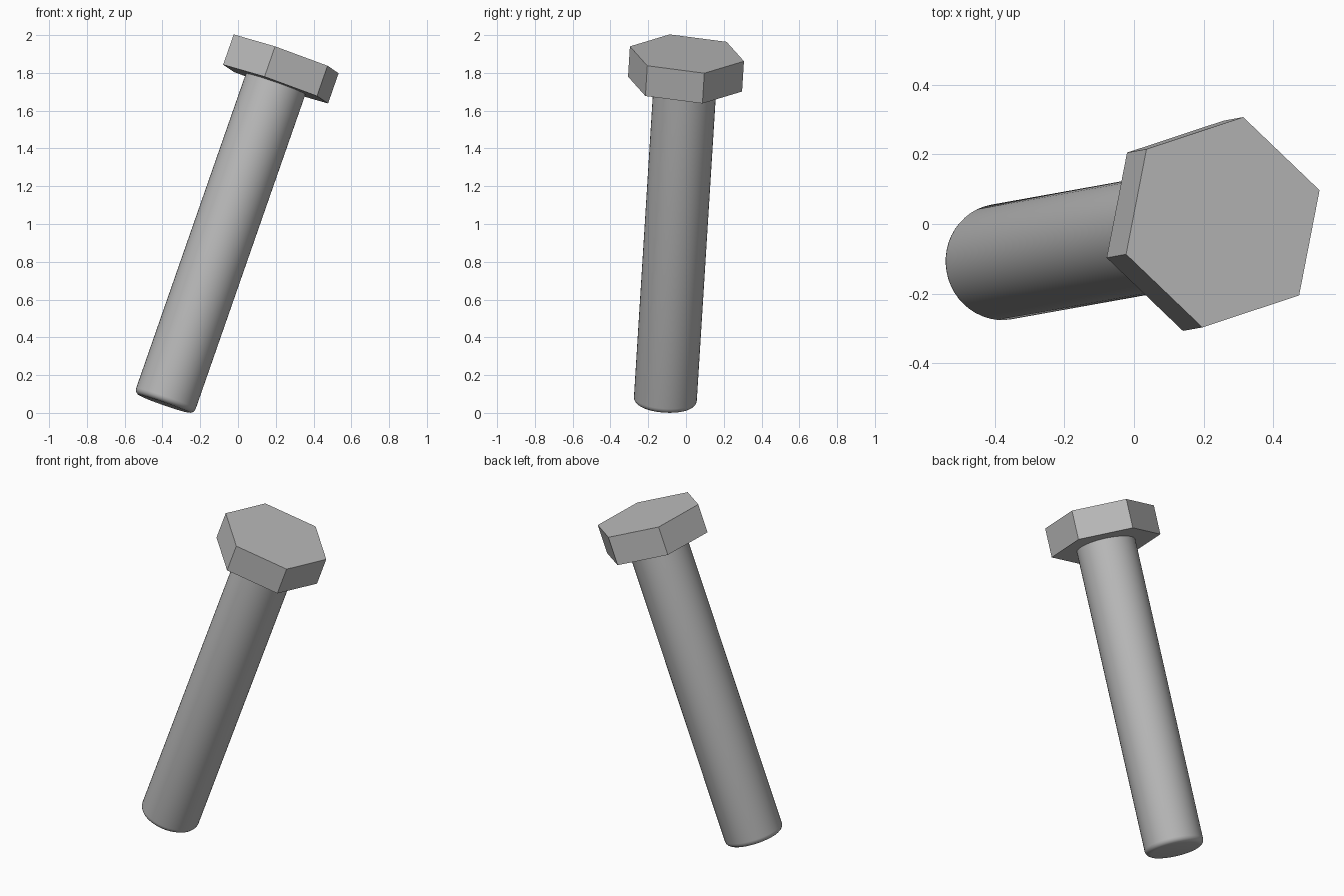
import bpy
import bmesh
import math
from mathutils import Matrix, Vector

if "Cube" in bpy.data.objects:
    bpy.data.objects.remove(bpy.data.objects["Cube"])

HEAD_RADIUS, HEAD_HEIGHT = 0.31, 0.17
SHAFT_RADIUS, TIP_ROUND = 0.167, 0.03
LENGTH = 1.966

# Leaning frame: the bolt axis, and a direction towards one head corner
axis = Vector((0.329, 0.059, 0.943)).normalized()
corner = Vector((0.28, 0.0925, -0.1))
corner = (corner - axis * corner.dot(axis)).normalized()
side = axis.cross(corner)
frame = Matrix((corner, side, axis)).transposed().to_4x4()
frame.translation = Vector((0.255, 0.005, 1.901)) - axis * LENGTH

# Steel colour
steel = bpy.data.materials.new("grey_steel")
steel.use_nodes = True
colour = (0.5, 0.5, 0.5, 1)
steel.diffuse_color = colour
steel.node_tree.nodes["Principled BSDF"].inputs["Base Color"].default_value = colour


def cylinder(name, radius, bottom, top, sides):
    """Prism along the bolt axis, placed in the leaning frame."""
    bm = bmesh.new()
    bmesh.ops.create_cone(bm, cap_ends=True, segments=sides, radius1=radius,
                          radius2=radius, depth=top - bottom,
                          matrix=Matrix.Translation((0, 0, (top + bottom) / 2)))
    if sides == 6:
        # Put a corner exactly on the local x axis
        v = bm.verts[:][0].co
        turn = Matrix.Rotation(-math.atan2(v.y, v.x), 4, "Z")
        bmesh.ops.transform(bm, matrix=turn, verts=bm.verts)
    else:
        # Round the free end of the shaft
        rim = [e for e in bm.edges if all(v.co.z < bottom + 0.001 for v in e.verts)]
        bmesh.ops.bevel(bm, geom=rim, offset=TIP_ROUND, segments=4,
                        profile=0.5, affect="EDGES")
    mesh = bpy.data.meshes.new(name)
    bm.to_mesh(mesh)
    bm.free()
    mesh.materials.append(steel)
    obj = bpy.data.objects.new(name, mesh)
    obj.matrix_world = frame
    bpy.context.collection.objects.link(obj)
    return obj


# Hexagonal head with flat faces
head = cylinder("hex_head", HEAD_RADIUS, LENGTH - HEAD_HEIGHT, LENGTH, 6)

# Smooth round shaft, seated slightly inside the head
shaft = cylinder("shaft", SHAFT_RADIUS, 0, LENGTH - HEAD_HEIGHT + 0.02, 48)
bpy.ops.object.select_all(action="DESELECT")
shaft.select_set(True)
bpy.context.view_layer.objects.active = shaft
bpy.ops.object.shade_smooth_by_angle(angle=math.radians(40))
